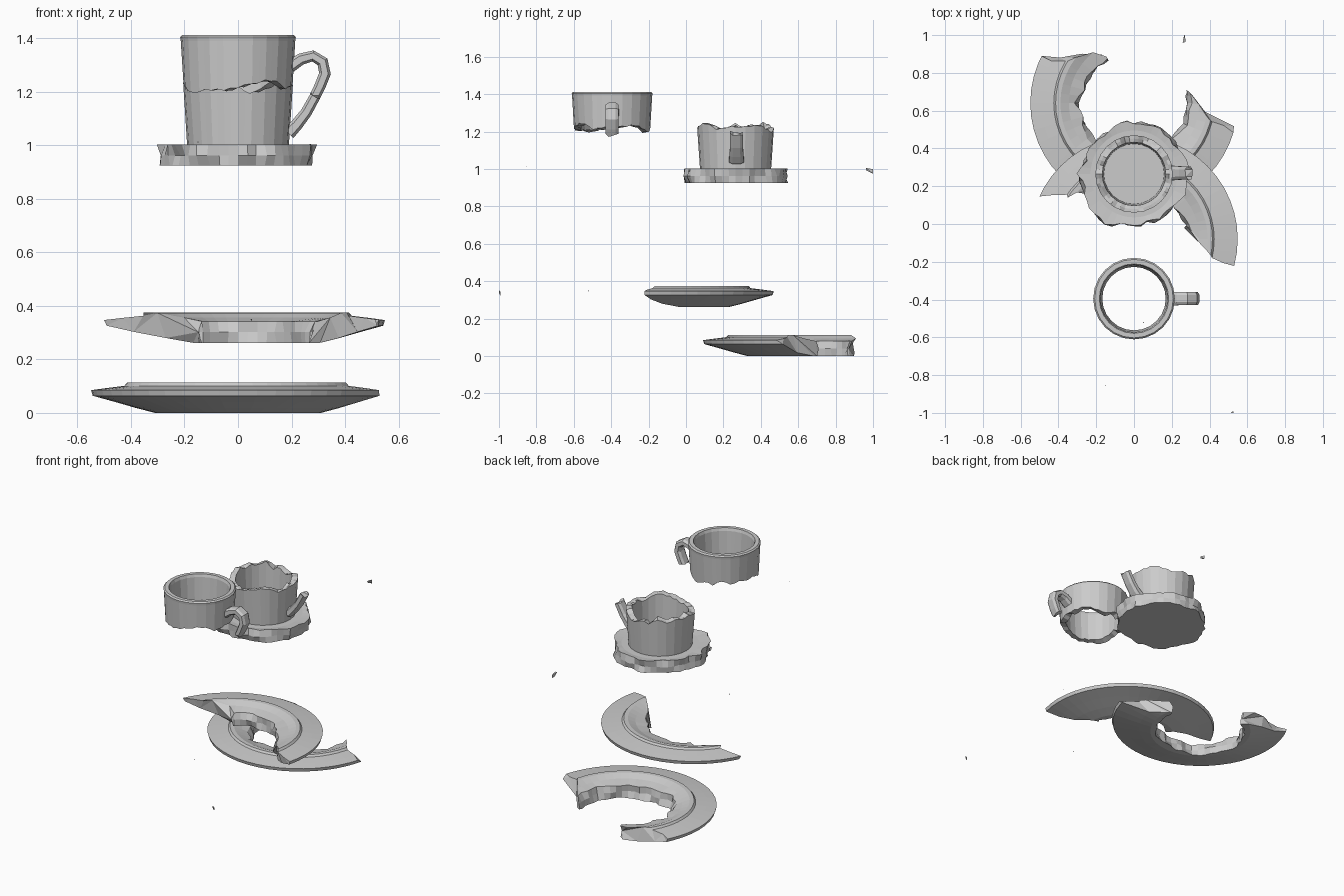
import bpy, bmesh, math, random
from mathutils import Vector

if "Cube" in bpy.data.objects:
    bpy.data.objects.remove(bpy.data.objects["Cube"])

random.seed(4)
N = 48
STEP = 360 / N


def loft(name, cols, loc, closed=True):
    """Bridge closed cross-sections into a solid; cap the ends if open."""
    bm = bmesh.new()
    rows = [[bm.verts.new(p) for p in c] for c in cols]
    k = len(rows[0])
    for i in range(len(rows) if closed else len(rows) - 1):
        a, b = rows[i], rows[(i + 1) % len(rows)]
        for j in range(k):
            bm.faces.new((a[j], b[j], b[(j + 1) % k], a[(j + 1) % k]))
    if not closed:
        bm.faces.new(rows[0])
        bm.faces.new(rows[-1][::-1])
    bmesh.ops.triangulate(bm, faces=[f for f in bm.faces if len(f.verts) > 4])
    bmesh.ops.remove_doubles(bm, verts=bm.verts, dist=0.0005)
    bmesh.ops.dissolve_degenerate(bm, edges=bm.edges, dist=0.0001)
    bmesh.ops.recalc_face_normals(bm, faces=bm.faces)
    return finish(name, bm, loc)


def finish(name, bm, loc):
    me = bpy.data.meshes.new(name)
    bm.to_mesh(me)
    bm.free()
    ob = bpy.data.objects.new(name, me)
    ob.location = loc
    bpy.context.collection.objects.link(ob)
    return ob


def polar(r, deg, z):
    a = math.radians(deg)
    return (r * math.cos(a), r * math.sin(a), z)


def interp(table, x):
    if x <= table[0][0]:
        return table[0][1]
    for (x0, y0), (x1, y1) in zip(table, table[1:]):
        if x <= x1:
            return y0 + (y1 - y0) * (x - x0) / (x1 - x0)
    return table[-1][1]


def ragged(values, amp):
    """Double the sampling of a ring of values, with small chips between."""
    out = []
    for i, v in enumerate(values):
        nxt = values[(i + 1) % len(values)]
        out += [v, (v + nxt) / 2 + random.uniform(-amp, amp)]
    return out


# Broken edge heights round the cup, every 15 degrees from the handle side
crack = [1.225, 1.23, 1.235, 1.23, 1.21, 1.2, 1.22, 1.21, 1.24, 1.22, 1.235, 1.225,
         1.235, 1.22, 1.2, 1.2, 1.205, 1.205, 1.215, 1.23, 1.245, 1.24, 1.21, 1.22]
crack_out = ragged(crack, 0.008)
crack_in = ragged([z + random.uniform(-0.012, 0.014) for z in crack], 0.008)

# Broken edge radii of the saucer centre, bottom / middle / top
core = [0.285, 0.285, 0.28, 0.275, 0.275, 0.265, 0.26, 0.27, 0.27, 0.275, 0.265, 0.27,
        0.295, 0.275, 0.28, 0.29, 0.3, 0.27, 0.265, 0.265, 0.27, 0.265, 0.27, 0.28]
edge_lo, edge_mid, edge_hi = [
    ragged([r + random.uniform(-0.012, 0.012) for r in core], 0.012) for _ in range(3)]
flat = [1 if i % 2 == 0 else math.cos(math.pi / 24) for i in range(N)]

# Lower cup with the saucer centre still attached
cols = []
for i in range(N):
    a, f = i * STEP, flat[i]
    prof = [(0, 0.925), (edge_lo[i], 0.925), (edge_mid[i], 0.962),
            (edge_hi[i], 1.004), (0.23, 0.998), (0.19 * f, 0.998),
            (0.205 * f, crack_out[i]),
            (0.187 * f, (crack_out[i] + crack_in[i]) / 2 + random.uniform(-0.006, 0.006)),
            (0.168 * f, crack_in[i]), (0.16 * f, 1.03), (0, 1.03)]
    cols.append([polar(r, a, z) for r, z in prof])
loft("lower_cup_and_saucer_centre", cols, (0, 0.265, 0))

# Upper cup ring
cols = []
for i in range(N):
    f = flat[i]
    prof = [(0.204 * f, crack_out[i]), (0.214 * f, 1.39), (0.216 * f, 1.405),
            (0.208 * f, 1.413), (0.184 * f, 1.413), (0.178 * f, 1.395),
            (0.168 * f, crack_in[i])]
    cols.append([polar(r, i * STEP, z) for r, z in prof])
loft("upper_cup", cols, (0, -0.395, 0))


# Handle halves: bevelled bar swept along a path in the xz plane
def handle(name, path, loc):
    pts = [Vector((x, 0, z)) for x, z, _, _ in path]
    cols = []
    for i, (_, _, w, t) in enumerate(path):
        d = (pts[min(i + 1, len(pts) - 1)] - pts[max(i - 1, 0)]).normalized()
        n = Vector((-d.z, 0, d.x))
        shape = [(-1, -.55), (-.55, -1), (.55, -1), (1, -.55),
                 (1, .55), (.55, 1), (-.55, 1), (-1, .55)]
        cols.append([pts[i] + Vector((0, u * w, 0)) + n * v * t
                     + d * (random.uniform(-.01, .01) if i == len(pts) - 1 else 0)
                     for u, v in shape])
    loft(name, cols, loc, closed=False)


handle("upper_handle", [(0.195, 1.295, 0.036, 0.024), (0.235, 1.322, 0.035, 0.022),
                        (0.28, 1.334, 0.034, 0.021), (0.316, 1.312, 0.035, 0.022),
                        (0.325, 1.268, 0.035, 0.022), (0.306, 1.22, 0.035, 0.021),
                        (0.289, 1.186, 0.034, 0.02)], (0, -0.395, 0))
handle("lower_handle", [(0.188, 1.045, 0.04, 0.026), (0.22, 1.078, 0.037, 0.023),
                        (0.255, 1.123, 0.035, 0.021), (0.292, 1.19, 0.034, 0.02)],
       (0, 0.27, 0))

# Saucer halves: cut lines give the break angle by radius
right_cut = [(0.26, 13), (0.30, 12), (0.33, 0), (0.41, -14), (0.55, -15)]
left_cut = [(0.30, 122), (0.345, 127), (0.41, 146), (0.55, 155)]


def saucer(name, start, end, add, loc):
    k = 13
    js = [random.uniform(-2, 2) for _ in range(k)]
    je = [random.uniform(-2, 2) for _ in range(k)]
    cols = []
    first, last = int(-21 / STEP), int(380 / STEP)
    lo = min(v for _, v in start) - 3
    hi = max(v for _, v in end) + add + 3
    for i in range(first, last + 1):
        a = i * STEP
        if a < lo - STEP or a > hi + STEP:
            continue
        q = i % N
        prof = [(min(edge_lo[q] + .004, .3), 0), (0.31, 0), (0.38, 0.018), (0.46, 0.041),
                (0.543, 0.064), (0.549, 0.085), (0.49, 0.093), (0.425, 0.101),
                (0.415, 0.113), (0.39, 0.112), (0.345, 0.094),
                (edge_hi[q] + .012, 0.08), (edge_mid[q] + .004, 0.04)]
        col = []
        for j, (r, z) in enumerate(prof):
            s = interp(start, r) + js[j]
            e = interp(end, r) + add + je[j]
            col.append(polar(r, max(s, min(e, a)), z))
        cols.append(col)
    loft(name, cols, loc, closed=False)


saucer("front_saucer_half", left_cut, right_cut, 360, (0, 0.64, 0))
saucer("rear_saucer_half", right_cut, left_cut, 0, (0, -0.08, 0.262))


# Loose chips
def chip(name, loc, size):
    bm = bmesh.new()
    for p in [(-1, -1, .8), (1, -.9, 1), (.2, 1, .6), (.8, 1, -1), (-.4, .3, -.6), (.3, -1, .2)]:
        bm.verts.new([c * s / 2 for c, s in zip(p, size)])
    bmesh.ops.convex_hull(bm, input=bm.verts)
    bmesh.ops.recalc_face_normals(bm, faces=bm.faces)
    finish(name, bm, loc)


chip("rear_chip", (0.265, 0.981, 0.99), (0.014, 0.038, 0.03))
chip("front_chip", (0.52, -0.996, 0.336), (0.014, 0.008, 0.03))
chip("small_chip", (0.05, -0.522, 0.348), (0.006, 0.006, 0.006))
chip("cup_chip", (-0.15, -0.855, 1.012), (0.004, 0.004, 0.004))
